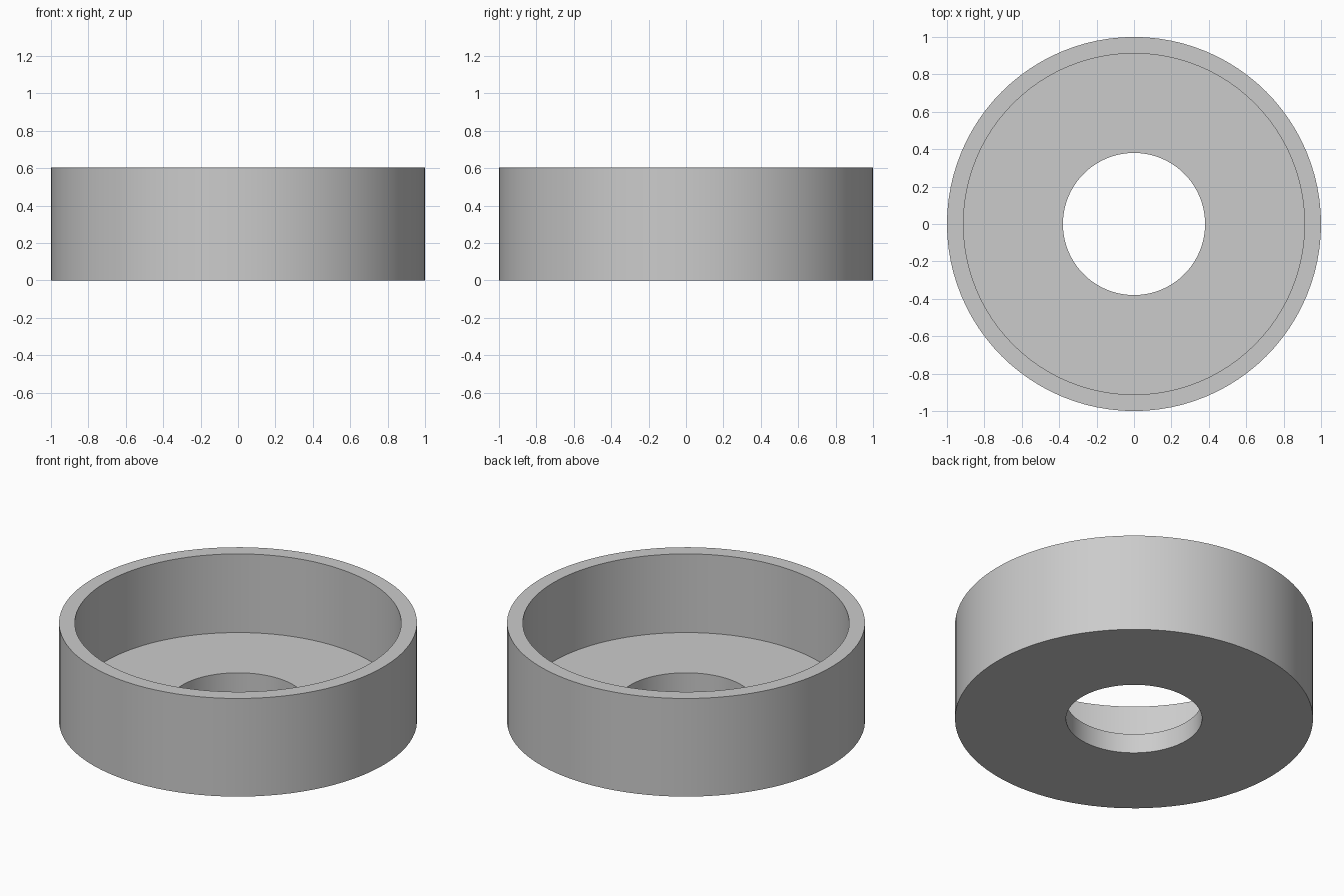
import bpy, bmesh, math

if "Cube" in bpy.data.objects:
    bpy.data.objects.remove(bpy.data.objects["Cube"])

SEGMENTS = 96

grey = bpy.data.materials.new("plain grey")
grey.diffuse_color = (0.6, 0.6, 0.6, 1.0)
grey.use_nodes = True
grey.node_tree.nodes["Principled BSDF"].inputs["Base Color"].default_value = grey.diffuse_color

# Cross-section of the cup (radius, height): holed floor plus thin outer wall
profile = [(0.38, 0.0), (1.0, 0.0), (1.0, 0.605),
           (0.912, 0.605), (0.912, 0.12), (0.38, 0.12)]

# Revolve the closed section around the z axis
bm = bmesh.new()
rings = []
for i in range(SEGMENTS):
    a = 2 * math.pi * i / SEGMENTS
    rings.append([bm.verts.new((r * math.cos(a), r * math.sin(a), z)) for r, z in profile])
for i in range(SEGMENTS):
    here, after = rings[i], rings[(i + 1) % SEGMENTS]
    for j in range(len(profile)):
        k = (j + 1) % len(profile)
        bm.faces.new((here[j], after[j], after[k], here[k]))
bmesh.ops.recalc_face_normals(bm, faces=bm.faces[:])

mesh = bpy.data.meshes.new("round_cup")
bm.to_mesh(mesh)
bm.free()
mesh.materials.append(grey)
cup = bpy.data.objects.new("round_cup", mesh)
bpy.context.collection.objects.link(cup)

# Smooth round walls, crisp rims
bpy.context.view_layer.objects.active = cup
cup.select_set(True)
bpy.ops.object.shade_smooth_by_angle(angle=math.radians(30))
